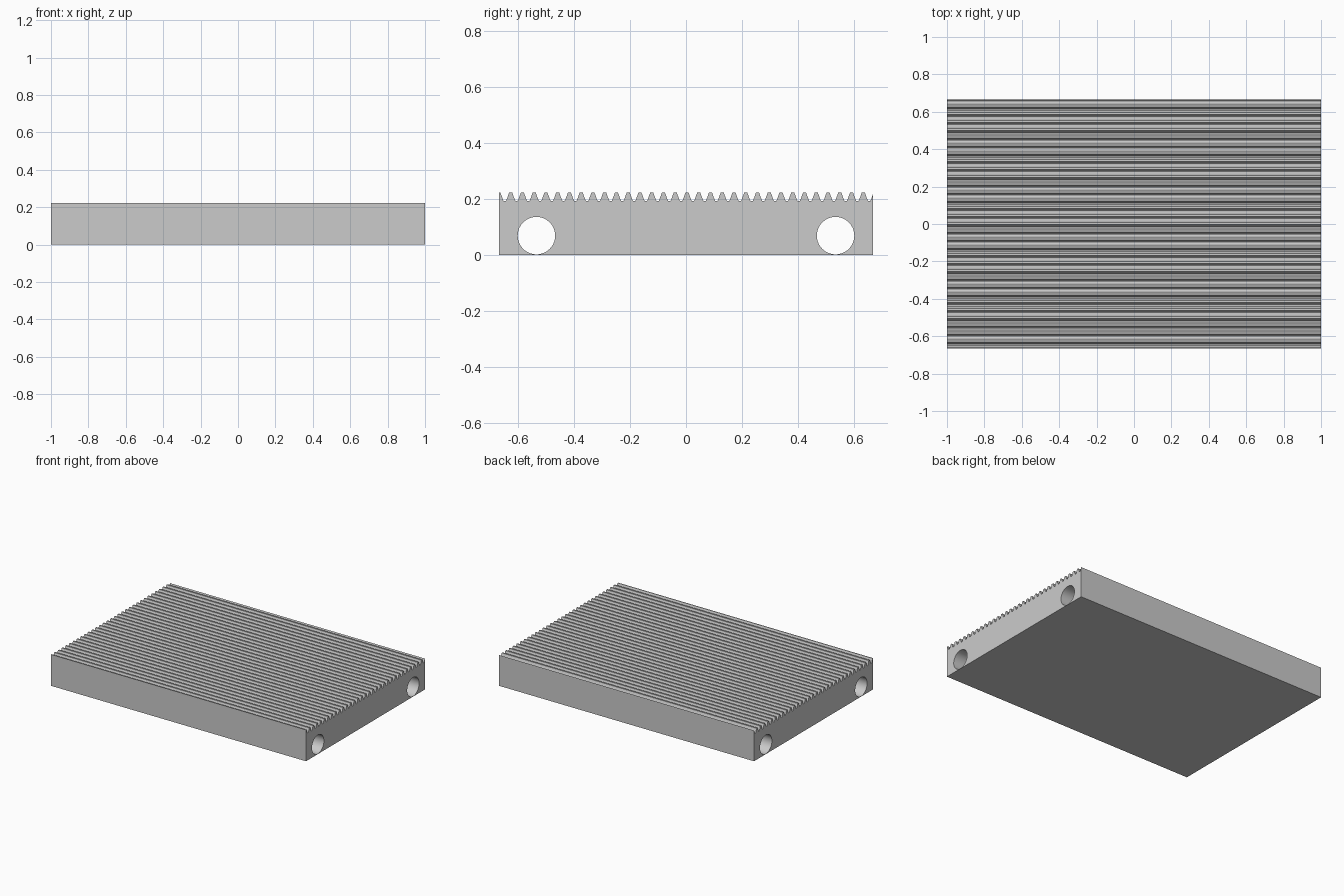
import bpy, bmesh
from math import sin, cos, tan, pi, radians
from mathutils import Matrix

cube = bpy.data.objects.get("Cube")
if cube:
    bpy.data.objects.remove(cube)

MODULE = 2 / 150            # gear module of the rack teeth
PITCH = pi * MODULE
HALF_Y = 0.6667
TOP = 0.222
ROOT = TOP - 2.25 * MODULE
SLOPE = tan(radians(20))    # pressure angle

grey = bpy.data.materials.new("light grey")
grey.use_nodes = True
colour = (0.6, 0.6, 0.6, 1)
grey.diffuse_color = colour
grey.node_tree.nodes["Principled BSDF"].inputs["Base Color"].default_value = colour


def make_object(name, bm):
    bmesh.ops.recalc_face_normals(bm, faces=bm.faces)
    mesh = bpy.data.meshes.new(name)
    bm.to_mesh(mesh)
    bm.free()
    mesh.materials.append(grey)
    obj = bpy.data.objects.new(name, mesh)
    bpy.context.collection.objects.link(obj)
    return obj


# One tooth gap, from tooth crown to tooth crown, with rounded root corners
crown = PITCH / 4 - MODULE * SLOPE
root_half = PITCH / 4 - 1.25 * MODULE * SLOPE
fillet = 0.38 * MODULE
centre = root_half - fillet * tan(radians(35))
right = [(centre + fillet * sin(a), ROOT + fillet * (1 - cos(a)))
         for a in (radians(70 * i / 4) for i in range(5))]
right.append((PITCH / 2 - crown, TOP))
gap = [(-u, z) for u, z in reversed(right)] + right

# Full rack outline, clipped at the back edge
outline = [(-HALF_Y, 0), (-HALF_Y, TOP)]
teeth = [(-HALF_Y + (n + 0.5) * PITCH + u, z) for n in range(32) for u, z in gap]
for y, z in teeth:
    if y >= HALF_Y:
        y0, z0 = outline[-1]
        outline.append((HALF_Y, z0 + (z - z0) * (HALF_Y - y0) / (y - y0)))
        break
    outline.append((y, z))
outline.append((HALF_Y, 0))

bm = bmesh.new()
face = bm.faces.new([bm.verts.new((-1, y, z)) for y, z in outline])
extruded = bmesh.ops.extrude_face_region(bm, geom=[face], use_keep_orig=True)
bmesh.ops.translate(bm, vec=(2, 0, 0),
                    verts=[v for v in extruded["geom"] if isinstance(v, bmesh.types.BMVert)])
rack = make_object("toothed_plate", bm)

# Two round bores running the full length
for side in (-1, 1):
    bm = bmesh.new()
    bmesh.ops.create_cone(bm, cap_ends=True, segments=64, radius1=0.0667, radius2=0.0667,
                          depth=2.2, matrix=Matrix.Translation((0, side * 0.533, 0.069))
                          @ Matrix.Rotation(pi / 2, 4, "Y"))
    cutter = make_object("bore_cutter", bm)
    cutter.hide_render = True
    cut = rack.modifiers.new("bore", "BOOLEAN")
    cut.operation = "DIFFERENCE"
    cut.solver = "EXACT"
    cut.object = cutter
    bpy.context.view_layer.objects.active = rack
    bpy.ops.object.modifier_apply(modifier=cut.name)
    bpy.data.objects.remove(cutter)

# Smooth bores and fillets, crisp edges elsewhere
bpy.ops.object.select_all(action="DESELECT")
rack.select_set(True)
bpy.context.view_layer.objects.active = rack
bpy.ops.object.shade_smooth_by_angle(angle=radians(19))
